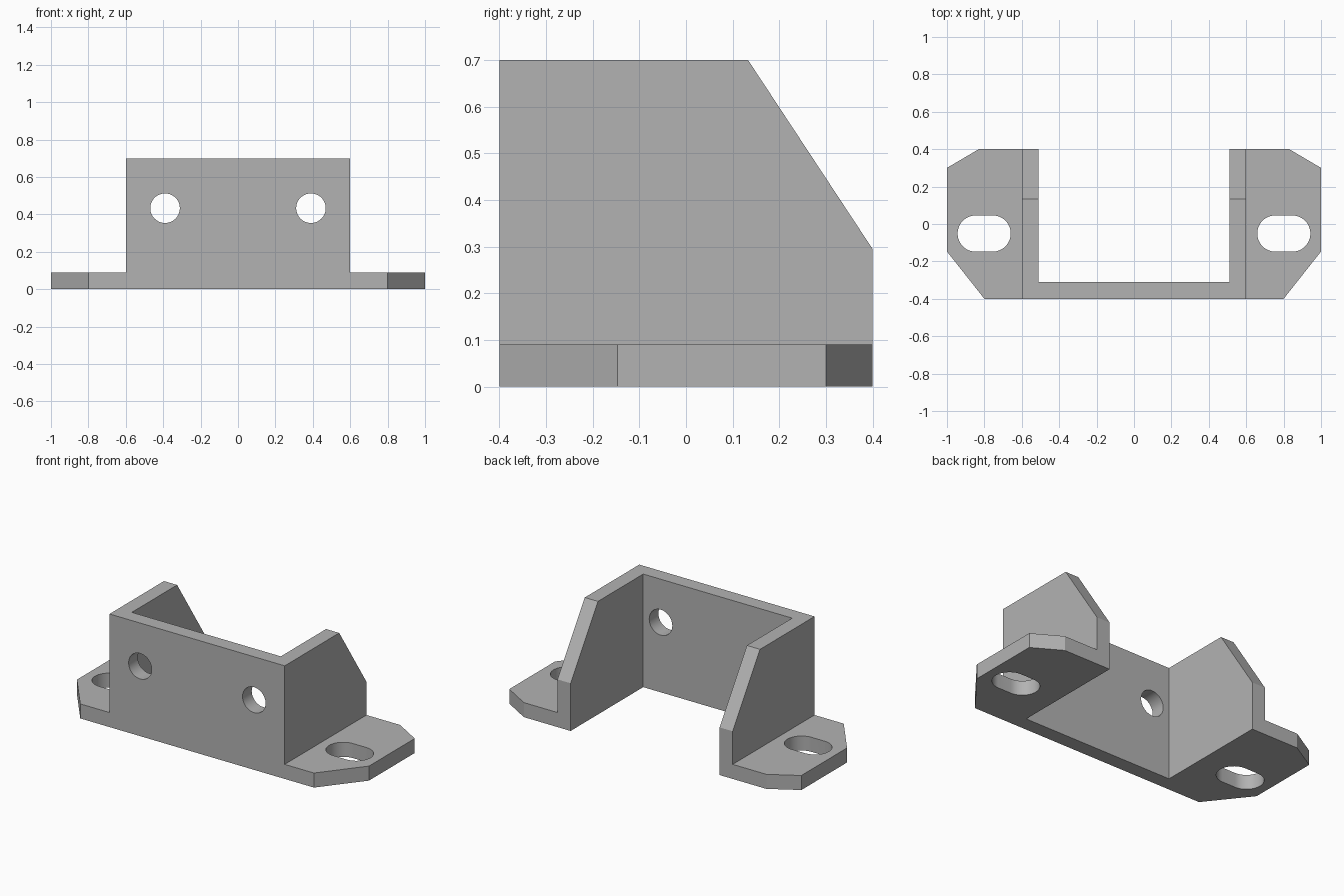
import bpy
import bmesh
from math import cos, sin, pi
from mathutils import Vector

cube = bpy.data.objects.get("Cube")
if cube:
    bpy.data.objects.remove(cube, do_unlink=True)

grey = bpy.data.materials.new("plain grey")
grey.use_nodes = True
colour = (0.45, 0.45, 0.45, 1)
grey.diffuse_color = colour
grey.node_tree.nodes["Principled BSDF"].inputs["Base Color"].default_value = colour


def prism(name, points, axis, start, end):
    """Extrude a 2D outline along an axis; the outline uses the other two axes in order."""
    def place(p, depth):
        co = list(p)
        co.insert(axis, depth)
        return Vector(co)
    bm = bmesh.new()
    face = bm.faces.new([bm.verts.new(place(p, start)) for p in points])
    extruded = bmesh.ops.extrude_face_region(bm, geom=[face])["geom"]
    shift = place((0, 0), end - start)
    bmesh.ops.translate(bm, vec=shift, verts=[g for g in extruded if isinstance(g, bmesh.types.BMVert)])
    bmesh.ops.recalc_face_normals(bm, faces=bm.faces)
    mesh = bpy.data.meshes.new(name)
    bm.to_mesh(mesh)
    bm.free()
    mesh.materials.append(grey)
    obj = bpy.data.objects.new(name, mesh)
    bpy.context.collection.objects.link(obj)
    return obj


def slot(cx, cy, radius, half=0.0, steps=24):
    """Outline of a round hole, stretched sideways by half on each end."""
    right = [(cx + half + radius * cos(a), cy + radius * sin(a))
             for a in (-pi / 2 + pi * i / steps for i in range(steps + 1))]
    left = [(2 * cx - x, 2 * cy - y) for x, y in right]
    return right + left if half else right[:-1] + left[:-1]


def cut(target, cutter):
    mod = target.modifiers.new(cutter.name, "BOOLEAN")
    mod.operation = "DIFFERENCE"
    mod.solver = "EXACT"
    mod.object = cutter
    bpy.context.view_layer.objects.active = target
    bpy.ops.object.modifier_apply(modifier=mod.name)
    bpy.data.objects.remove(cutter, do_unlink=True)


def smooth(obj):
    bpy.ops.object.select_all(action="DESELECT")
    obj.select_set(True)
    bpy.context.view_layer.objects.active = obj
    bpy.ops.object.shade_smooth_by_angle(angle=pi / 7)


# Upright U-shaped bracket: side profile, hollowed from the back
side = [(-0.4, 0), (0.4, 0), (0.4, 0.295), (0.133, 0.7), (-0.4, 0.7)]
bracket = prism("bracket_walls", side, 0, -0.6, 0.6)
cavity = [(-0.51, -0.31), (0.51, -0.31), (0.51, 0.6), (-0.51, 0.6)]
cut(bracket, prism("cavity_cutter", cavity, 2, -0.2, 1))

# Round bolt holes in the front wall
for sx in (-1, 1):
    cut(bracket, prism("bolt_hole_cutter", slot(sx * 0.39, 0.433, 0.079), 1, -0.6, -0.2))
smooth(bracket)

# Slotted mounting feet with clipped corners
outline = [(0.6, -0.4), (0.8, -0.4), (1, -0.147), (1, 0.3), (0.83, 0.4), (0.6, 0.4)]
for name, sx in (("left_foot", 1), ("right_foot", -1)):
    foot = prism(name, [(sx * x, y) for x, y in outline], 2, 0, 0.09)
    cut(foot, prism("slot_cutter", slot(sx * 0.801, -0.051, 0.097, 0.045), 2, -0.1, 0.2))
    smooth(foot)
